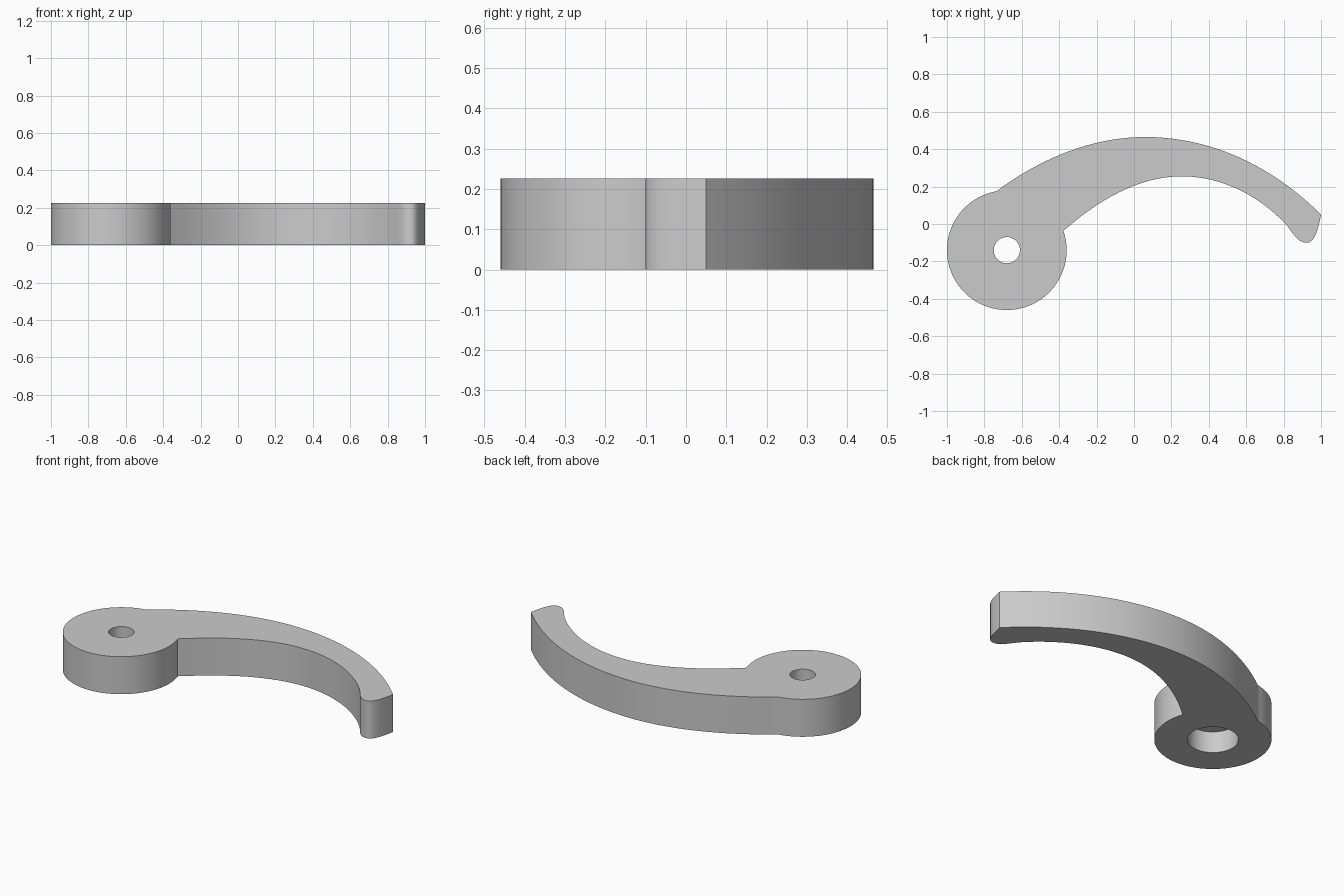
import bpy
import bmesh
from math import cos, sin, radians, atan2, hypot
from mathutils import Vector
from mathutils.geometry import interpolate_bezier

cube = bpy.data.objects.get("Cube")
if cube:
    bpy.data.objects.remove(cube, do_unlink=True)

HEIGHT = 0.226
HUB = Vector((-0.68, -0.14))
HUB_RADIUS = 0.32
BORE_RADIUS, RECESS_RADIUS, RECESS_DEPTH = 0.07, 0.14, 0.13


def arc(center, radius, start, end, count):
    """Points on an arc, angles in degrees, both ends included."""
    steps = [radians(start + (end - start) * i / count) for i in range(count + 1)]
    return [Vector((center[0] + radius * cos(a), center[1] + radius * sin(a))) for a in steps]


def bezier(a, b, c, d, count=20):
    points = [Vector((*p, 0)) for p in (a, b, c, d)]
    return [p.to_2d() for p in interpolate_bezier(*points, count + 1)]


def ring(bm, points, z):
    """Closed loop of vertices and edges at height z."""
    verts = [bm.verts.new((p.x, p.y, z)) for p in points]
    edges = [bm.edges.new((v, verts[i - 1])) for i, v in enumerate(verts)]
    return verts, edges


def wall(bm, low, high):
    for i in range(len(low)):
        bm.faces.new((low[i - 1], low[i], high[i], high[i - 1]))


def fill(bm, *loops):
    edges = [e for loop in loops for e in loop[1]]
    bmesh.ops.triangle_fill(bm, edges=edges, use_beauty=True)


# Outline: hub, underside of the arm, rounded hook tip, back of the arm
outline = arc(HUB, HUB_RADIUS, 100, 379, 72)
outline += bezier((-0.374, -0.035), (-0.19, 0.13), (0.03, 0.255), (0.255, 0.255))[1:]
outline += bezier((0.255, 0.255), (0.48, 0.255), (0.68, 0.14), (0.81, 0.0))[1:]
outline += bezier((0.81, 0.0), (0.85, -0.045), (0.87, -0.10), (0.925, -0.10), 10)[1:]
outline += bezier((0.925, -0.10), (0.965, -0.10), (0.985, -0.03), (1.0, 0.05), 10)[1:]
outline += bezier((1.0, 0.05), (0.73, 0.32), (0.40, 0.465), (0.06, 0.465))[1:]
outline += bezier((0.06, 0.465), (-0.22, 0.465), (-0.49, 0.355), (-0.733, 0.178))[1:-1]

bore = arc(HUB, BORE_RADIUS, 0, 360, 40)[:-1]
recess = arc(HUB, RECESS_RADIUS, 0, 360, 48)[:-1]

# Lever body with a through bore and a wider recess underneath
bm = bmesh.new()
bottom, top = ring(bm, outline, 0), ring(bm, outline, HEIGHT)
recess_low, recess_high = ring(bm, recess, 0), ring(bm, recess, RECESS_DEPTH)
bore_low, bore_high = ring(bm, bore, RECESS_DEPTH), ring(bm, bore, HEIGHT)
fill(bm, bottom, recess_low)
fill(bm, recess_high, bore_low)
fill(bm, top, bore_high)
for low, high in ((bottom, top), (recess_low, recess_high), (bore_low, bore_high)):
    wall(bm, low[0], high[0])
bmesh.ops.recalc_face_normals(bm, faces=bm.faces)

mesh = bpy.data.meshes.new("lever_arm")
bm.to_mesh(mesh)
bm.free()
lever = bpy.data.objects.new("lever_arm", mesh)
bpy.context.collection.objects.link(lever)

# Plain grey finish
grey = bpy.data.materials.new("light_grey")
grey.use_nodes = True
color = (0.6, 0.6, 0.6, 1)
grey.diffuse_color = color
grey.node_tree.nodes["Principled BSDF"].inputs["Base Color"].default_value = color
mesh.materials.append(grey)

# Smooth walls, sharp rims
bpy.ops.object.select_all(action="DESELECT")
lever.select_set(True)
bpy.context.view_layer.objects.active = lever
bpy.ops.object.shade_smooth_by_angle(angle=radians(25))
